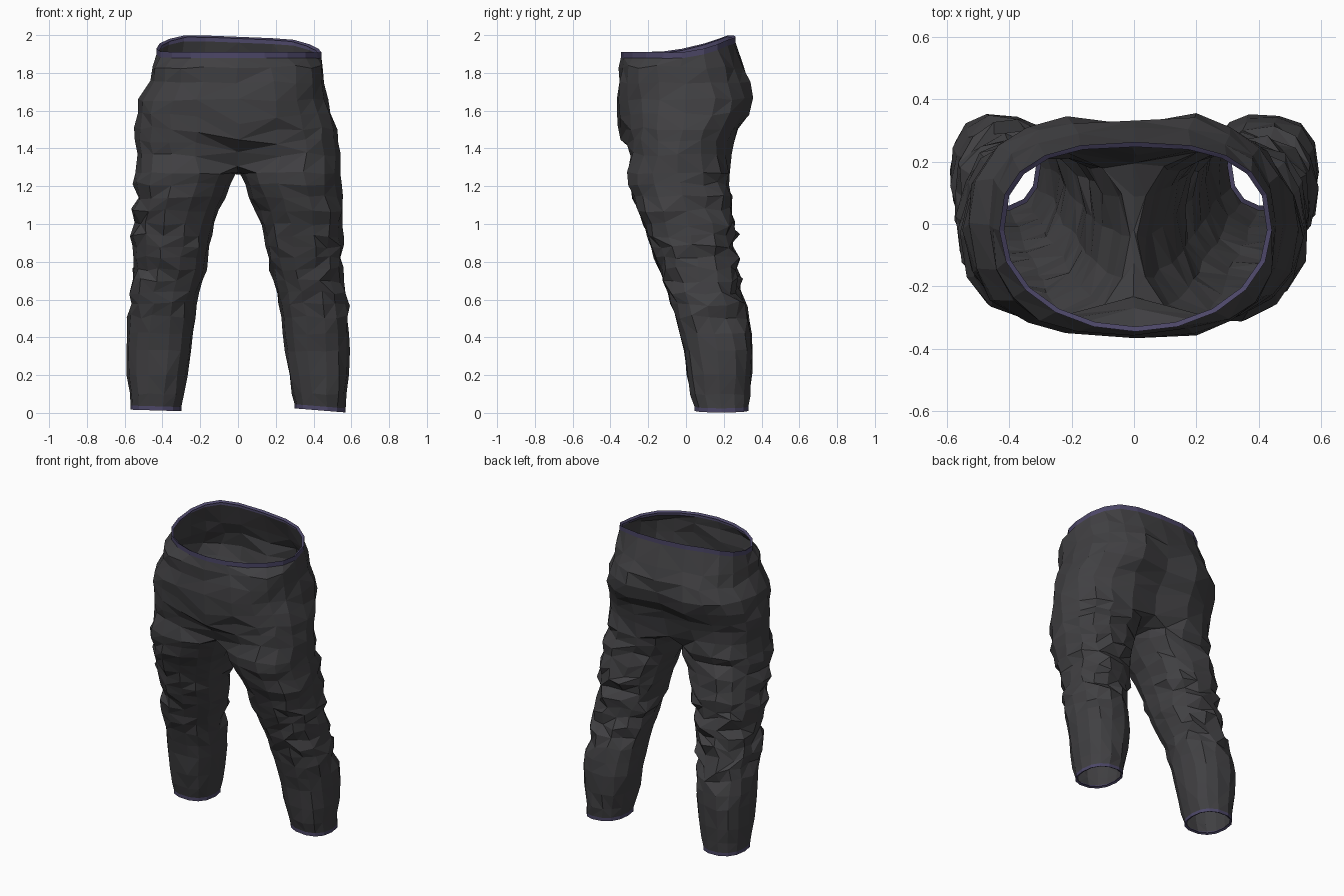
import bpy, bmesh, math, random
from mathutils import Vector

random.seed(11)
if "Cube" in bpy.data.objects:
    bpy.data.objects.remove(bpy.data.objects["Cube"], do_unlink=True)


def material(name, rgb):
    m = bpy.data.materials.new(name)
    m.use_nodes = True
    m.diffuse_color = (*rgb, 1)
    m.node_tree.nodes["Principled BSDF"].inputs["Base Color"].default_value = (*rgb, 1)
    return m


cloth = material("charcoal cloth", (0.052, 0.051, 0.055))
trim = material("dusky violet trim", (0.072, 0.062, 0.135))


def superpoint(angle, cx, cy, rx, ry, z, power):
    """Point on a rounded rectangle; angle 0 faces the front, then turns to +x."""
    s, c = math.sin(angle), math.cos(angle)
    e = 2 / power
    return Vector((cx + rx * math.copysign(abs(s) ** e, s),
                   cy - ry * math.copysign(abs(c) ** e, c), z))


def bridge(bm, upper, lower):
    """Join two rings of vertices with triangles on random diagonals."""
    n = len(upper)
    for i in range(n):
        j = (i + 1) % n
        a, b, c, d = upper[i], lower[i], lower[j], upper[j]
        tris = ((a, b, c), (a, c, d)) if random.random() < 0.5 else ((a, b, d), (b, c, d))
        for t in tris:
            bm.faces.new(t)


def finish(bm, name, mat):
    mesh = bpy.data.meshes.new(name)
    bmesh.ops.recalc_face_normals(bm, faces=bm.faces)
    bm.to_mesh(mesh)
    bm.free()
    mesh.materials.append(mat)
    obj = bpy.data.objects.new(name, mesh)
    bpy.context.collection.objects.link(obj)


def band(name, edge, height, lip):
    """Thin border: a strip on the outside and a narrow lip turned inward."""
    bm = bmesh.new()
    mid = sum(edge, Vector()) / len(edge)
    outer = [bm.verts.new(p) for p in edge]
    rim = [bm.verts.new(p + Vector((0, 0, height))) for p in edge]
    inner = []
    for p in edge:
        inward = (mid - p) * Vector((1, 1, 0))
        inner.append(bm.verts.new(p + inward.normalized() * lip + Vector((0, 0, height * 0.7))))
    bridge(bm, outer, rim)
    bridge(bm, rim, inner)
    finish(bm, name, trim)


def jitter(a):
    return Vector([random.uniform(-a, a) for _ in range(3)])


body = bmesh.new()
HALF = 10          # steps from centre front to centre back
SEAM = 3           # points across the crotch

# Waist edge: pointed in front, flat behind, rising to the back and right
waist = []
for i in range(2 * HALF):
    a = math.pi * i / HALF
    rear = math.cos(a) < 0
    p = superpoint(a, 0.005, -0.02, 0.437, 0.283 if rear else 0.325, 0, 2.6 if rear else 2)
    t = min(1, max(0, (p.y + 0.13) / 0.36))
    p.z = 1.88 + 0.08 * t * t - 0.04 * p.x * math.sqrt(t)
    waist.append(p)
band("waist_trim", waist, 0.031, 0.016)
row = [body.verts.new(p) for p in waist]

# Hips: height, right and left reach, front, back, centre dents front and back
hips = [(1.83, .45, .45, -.352, .31, 0, 0),
        (1.75, .465, .46, -.36, .345, 0, .015),
        (1.66, .52, .475, -.366, .365, 0, .04),
        (1.58, .535, .495, -.355, .34, 0, .04),
        (1.505, .545, .525, -.338, .29, 0, .04),
        (1.44, .545, .53, -.33, .265, .06, .05),
        (1.37, .54, .535, -.325, .25, .1, .06)]
for z, right, left, front, back, dent_f, dent_b in hips:
    new = []
    for i in range(2 * HALF):
        p = superpoint(math.pi * i / HALF, 0, (front + back) / 2,
                       left if i < HALF else right, (back - front) / 2, z, 2.6)
        near = max(0, 1 - abs(p.x) / 0.27)
        cleft = max(0, 1 - abs(p.x) / 0.16)
        p.y += dent_f * near if p.y < 0 else -dent_b * cleft
        # front fold sags in the middle
        if z < 1.6 and p.y < 0:
            p.z -= 0.06 * near
        new.append(body.verts.new(p + jitter(0.01)))
    bridge(body, row, new)
    row = new

# Crotch seam from back to front
front_mid, back_mid = row[0], row[HALF]
back_mid.co.z -= 0.05
seam = []
for k in range(1, SEAM + 1):
    p = back_mid.co.lerp(front_mid.co, k / (SEAM + 1))
    p.x, p.z = 0, p.z - 0.05 * math.sin(math.pi * k / (SEAM + 1))
    seam.append(body.verts.new(p))

# Legs: height, inner reach, outer reach, front, back
legs = [(1.27, .012, .54, -.315, .235), (1.21, .035, .54, -.305, .225),
        (1.14, .065, .545, -.28, .23), (1.07, .095, .555, -.255, .245),
        (1.00, .12, .555, -.228, .26), (.94, .135, .555, -.208, .265),
        (.88, .15, .55, -.188, .26), (.82, .16, .55, -.165, .265),
        (.76, .17, .555, -.143, .27), (.70, .185, .565, -.12, .28),
        (.64, .205, .575, -.098, .29), (.58, .22, .575, -.08, .305),
        (.51, .23, .58, -.06, .325), (.42, .238, .592, -.035, .345),
        (.33, .247, .592, -.015, .355), (.20, .268, .585, .003, .35),
        (.10, .285, .575, .023, .34), (.035, .3, .57, .042, .333)]
for side, name, tilt in ((1, "left", -0.08), (-1, "right", 0.03)):
    order = range(HALF + 1) if side > 0 else [(-i) % (2 * HALF) for i in range(HALF + 1)]
    ring = [row[i] for i in order] + seam
    count = len(ring)
    phase = random.uniform(0, 6)
    for z, inside, outside, front, back in legs:
        new = []
        creased = 0.45 < z < 1.25
        cx, cy = (inside + outside) / 2, (front + back) / 2
        for k in range(count):
            a = 2 * math.pi * (k + 2) / count - math.pi / 2
            p = superpoint(a, cx, cy, (outside - inside) / 2, (back - front) / 2, z, 2.35)
            if z > 0.05:
                # slanting creases, strongest behind and outside
                rear = 0.15 + 0.85 * max(0, -math.cos(a), 0.6 * math.sin(a))
                depth = (0.016 if creased else 0.003) * rear
                out = Vector((p.x - cx, p.y - cy, 0)).normalized()
                p += out * depth * math.sin(z * 45 + 2.2 * a + phase)
                p += jitter(0.006 + (0.013 * rear if creased else 0))
            else:
                p.z += tilt * (p.x - cx)
            p.x *= side
            new.append(body.verts.new(p))
        bridge(body, ring, new)
        ring = new
    band(name + "_cuff_trim", [v.co.copy() for v in ring], -0.022, 0.014)

finish(body, "trousers", cloth)
